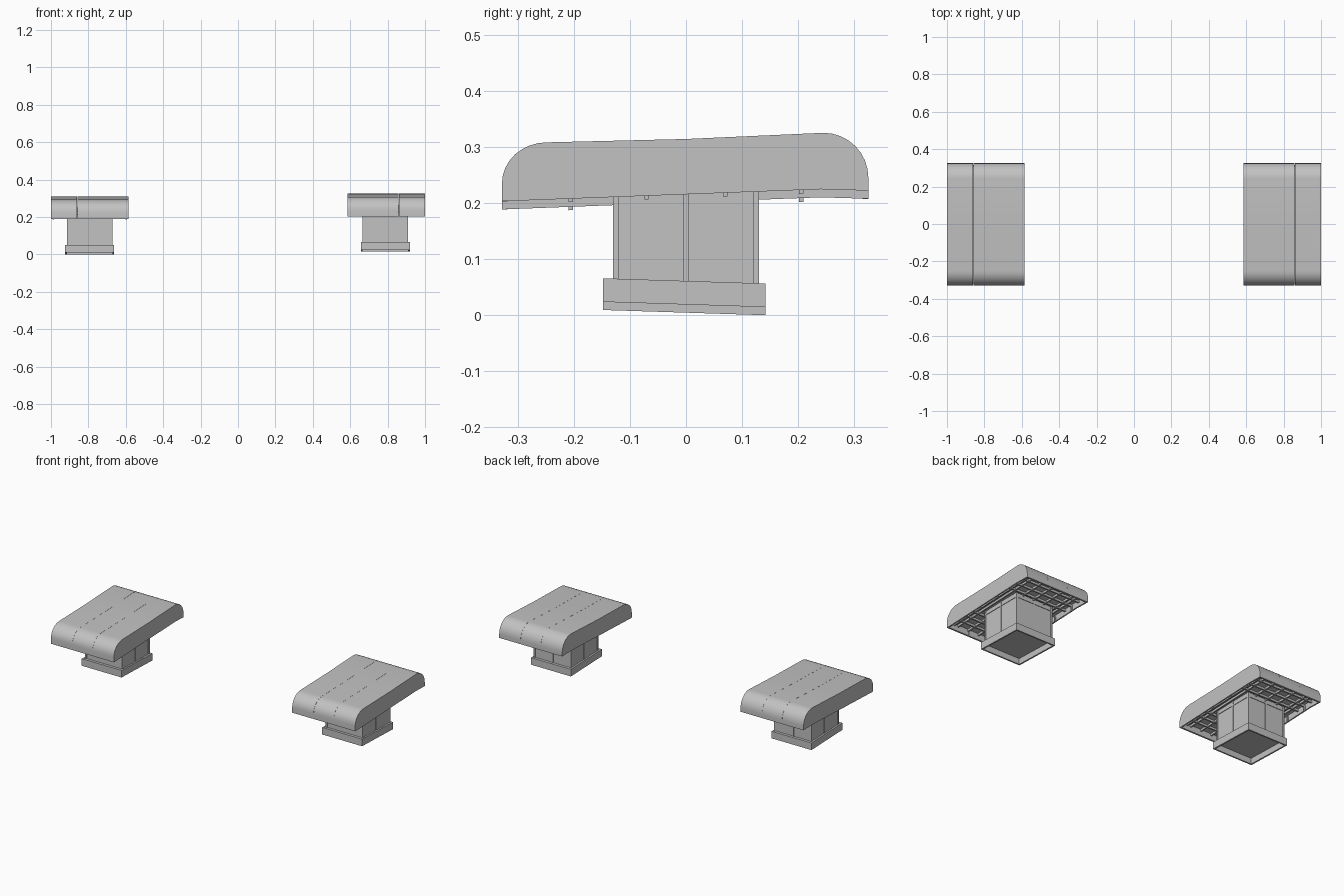
import bpy, bmesh, math

if "Cube" in bpy.data.objects:
    bpy.data.objects.remove(bpy.data.objects["Cube"])

grey = bpy.data.materials.new("plain grey")
grey.use_nodes = True
grey.diffuse_color = (0.54, 0.54, 0.54, 1)
grey.node_tree.nodes["Principled BSDF"].inputs["Base Color"].default_value = grey.diffuse_color

SLOPE = 0.036      # roof rises towards the back
TILT = -0.032      # plinth drops towards the back


def finish(name, bm, smooth=False):
    bmesh.ops.recalc_face_normals(bm, faces=bm.faces)
    mesh = bpy.data.meshes.new(name)
    bm.to_mesh(mesh)
    bm.free()
    mesh.materials.append(grey)
    obj = bpy.data.objects.new(name, mesh)
    bpy.context.collection.objects.link(obj)
    if smooth:
        bpy.ops.object.select_all(action='DESELECT')
        obj.select_set(True)
        bpy.context.view_layer.objects.active = obj
        bpy.ops.object.shade_smooth_by_angle(angle=math.radians(35))


def add_box(bm, x, y, z, shear=0.0):
    """Box from three (low, high) ranges, sheared so z follows y."""
    verts = bmesh.ops.create_cube(bm, size=1)["verts"]
    for v in verts:
        v.co = [lo + (c + 0.5) * (hi - lo) for c, (lo, hi) in zip(v.co, (x, y, z))]
        v.co.z += shear * v.co.y


def around(c, half):
    return (c - half, c + half)


def roof_profile(inset=0.0):
    """Side outline of the roof from front rim over the top to back rim."""
    pts = [(-0.328 + inset, 0.203)]
    steps = 8
    for i in range(steps + 1):
        a = math.pi / 2 * i / steps
        pts.append((-0.248 - (0.08 - inset) * math.cos(a), 0.235 + (0.073 - inset) * math.sin(a)))
    pts.append((0.0, 0.314 - inset))
    for i in range(steps + 1):
        a = math.pi / 2 * (1 - i / steps)
        pts.append((0.245 + (0.08 - inset) * math.cos(a), 0.245 + (0.08 - inset) * math.sin(a)))
    pts.append((0.325 - inset, 0.222))
    return pts


def roof_slab(name, x0, x1, z, inner=0.01):
    """Curved roof skin between two x positions."""
    bm = bmesh.new()
    outer = roof_profile()
    ring = outer + roof_profile(inner)[::-1]
    a = [bm.verts.new((x0, y, h + z)) for y, h in ring]
    b = [bm.verts.new((x1, y, h + z)) for y, h in ring]
    n, m = len(ring), len(outer)
    for i in range(n):
        j = (i + 1) % n
        bm.faces.new((a[i], a[j], b[j], b[i]))
    for side in (a, b):
        for i in range(m - 1):
            bm.faces.new((side[i], side[i + 1], side[n - 2 - i], side[n - 1 - i]))
    finish(name, bm, True)


def roof_cheek(name, x0, x1, z):
    """Flat side wall of the roof, its lower edge bent near the back."""
    bm = bmesh.new()
    outline = roof_profile() + [(0.24, 0.2245)]
    face = bm.faces.new([bm.verts.new((x0, y, h + z)) for y, h in outline])
    out = bmesh.ops.extrude_face_region(bm, geom=[face])["geom"]
    bmesh.ops.translate(bm, vec=(x1 - x0, 0, 0),
                        verts=[g for g in out if isinstance(g, bmesh.types.BMVert)])
    finish(name, bm)


def build_kiosk(side, cx, bx, z):
    half, wall = 0.207, 0.008

    # Roof skin in three panels with hairline seams, closed by side walls
    width = 2 * (half - wall) / 3
    for i in range(3):
        x0 = cx - half + wall + i * width
        roof_slab(f"{side}_roof_panel_{i + 1}", x0 + 0.0003 * (i > 0), x0 + width - 0.0003 * (i < 2), z)
    roof_cheek(f"{side}_roof_right_wall", cx - half, cx - half + wall, z)
    roof_cheek(f"{side}_roof_left_wall", cx + half - wall, cx + half, z)

    # Lattice of beams inside the hollow roof
    bm = bmesh.new()
    level = 0.234 + z
    for y in (-0.26, -0.205, -0.15, 0.15, 0.205, 0.26):
        add_box(bm, around(cx, half - wall), around(y, 0.004), (level, level + 0.012), SLOPE)
    for x in (-0.165, -0.14, -0.07, 0, 0.07, 0.14, 0.165):
        add_box(bm, around(cx + x, 0.004), (-0.318, 0.315), (level + 0.004, level + 0.016), SLOPE)
    finish(f"{side}_roof_beams", bm)

    # Ceiling above the lattice
    bm = bmesh.new()
    add_box(bm, around(cx, half - wall), (-0.318, 0.315), (level + 0.016, level + 0.02), SLOPE)
    finish(f"{side}_ceiling", bm)

    # Upright ribs on the inside of the side walls
    bm = bmesh.new()
    for s in (-1, 1):
        for y in (-0.205, -0.07, 0.07, 0.205):
            add_box(bm, around(cx + s * (half - wall - 0.004), 0.004), around(y, 0.004),
                    (level - 0.025, level + 0.005), SLOPE)
    finish(f"{side}_wall_ribs", bm)

    # Cabin walls, slightly behind the posts
    hx, hy = 0.122, 0.13
    bm = bmesh.new()
    add_box(bm, around(bx, hx - 0.003), around(0, hy - 0.003), (0.057 + z, 0.25 + z))
    finish(f"{side}_cabin_walls", bm)

    # Corner and middle posts, with a rail under the ceiling
    bm = bmesh.new()
    for sx in (-1, 0, 1):
        for sy in (-1, 0, 1):
            if sx or sy:
                add_box(bm, around(bx + sx * (hx - 0.005), 0.005), around(sy * (hy - 0.005), 0.005),
                        (0.057 + z, 0.25 + z))
    add_box(bm, around(bx, hx), around(0, hy), (0.222 + z, 0.23 + z))
    finish(f"{side}_cabin_frame", bm)

    # Plinth: rim frame around a deep recess closed at the top
    px, py, rim, low, high = 0.131, 0.145, 0.009, 0.019 + z, 0.061 + z
    bm = bmesh.new()
    for s in (-1, 1):
        add_box(bm, around(bx + s * (px - rim / 2), rim / 2), around(-0.003, py), (low, high), TILT)
        add_box(bm, around(bx, px - rim), around(-0.003 + s * (py - rim / 2), rim / 2), (low, high), TILT)
    add_box(bm, around(bx, px - rim), around(-0.003, py - rim), (high - 0.008, high - 0.002), TILT)
    finish(f"{side}_plinth", bm)


build_kiosk("right", -0.793, -0.793, -0.0145)
build_kiosk("left", 0.793, 0.788, 0.0)
